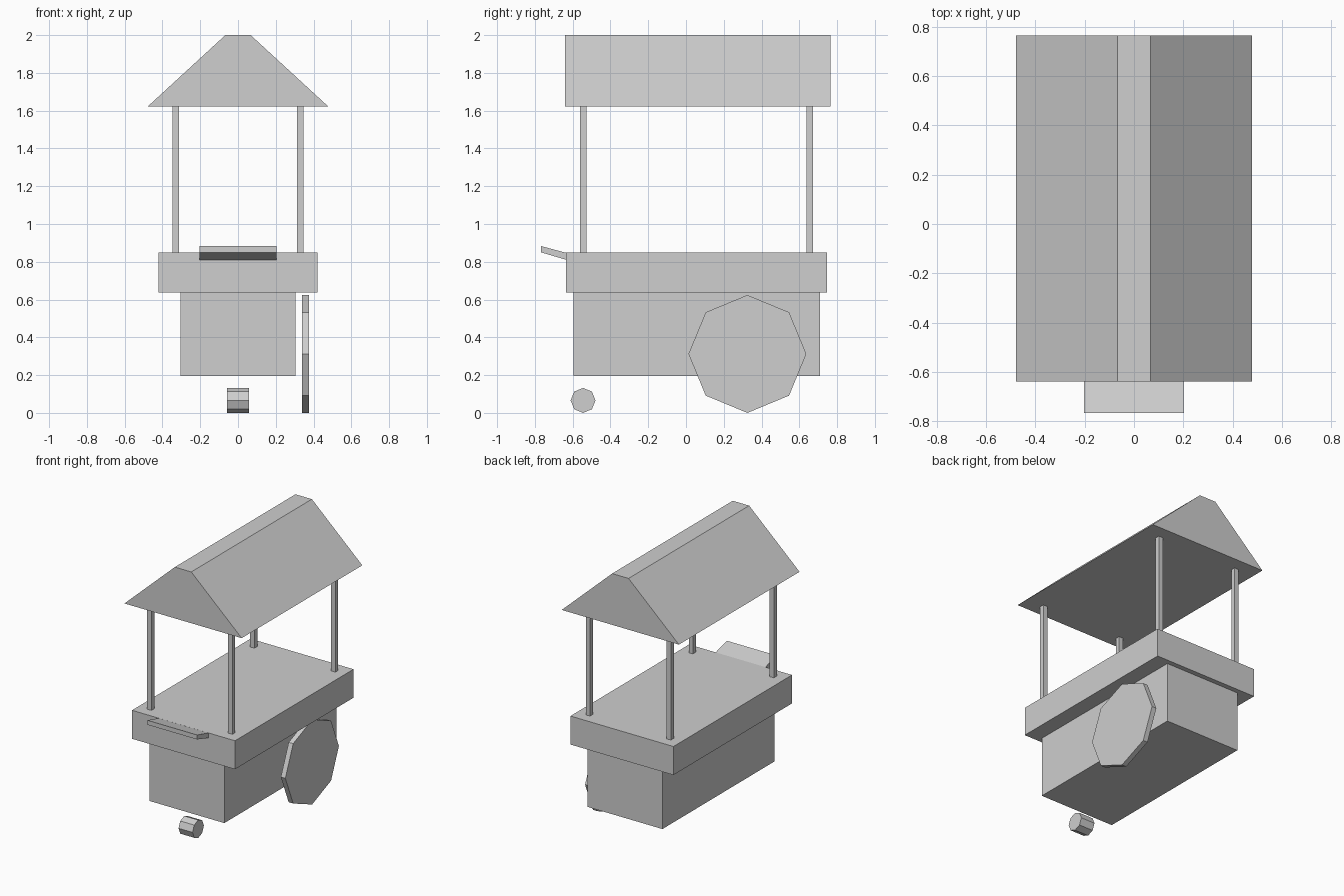
import bpy
import math
from mathutils import Vector

cube = bpy.data.objects.get("Cube")
if cube:
    bpy.data.objects.remove(cube, do_unlink=True)

# One plain grey for the whole cart
GREY = (0.62, 0.62, 0.62, 1.0)
grey = bpy.data.materials.new("plain_grey")
grey.use_nodes = True
grey.diffuse_color = GREY
grey.node_tree.nodes["Principled BSDF"].inputs["Base Color"].default_value = GREY


def prism(name, profile, along, start, end):
    """Extrude a counter-clockwise 2D profile along x (profile y,z) or along y (profile x,z)."""
    n = len(profile)
    verts = []
    for d in (start, end):
        for u, z in profile:
            verts.append(Vector((d, u, z) if along == "x" else (u, d, z)))
    faces = [tuple(reversed(range(n))), tuple(range(n, 2 * n))]
    faces += [(i, (i + 1) % n, n + (i + 1) % n, n + i) for i in range(n)]
    if along == "y":
        faces = [tuple(reversed(f)) for f in faces]
    mesh = bpy.data.meshes.new(name)
    mesh.from_pydata(verts, [], faces)
    mesh.materials.append(grey)
    obj = bpy.data.objects.new(name, mesh)
    bpy.context.collection.objects.link(obj)
    return obj


def box(name, x, y, z):
    profile = [(y[0], z[0]), (y[1], z[0]), (y[1], z[1]), (y[0], z[1])]
    return prism(name, profile, "x", x[0], x[1])


def wheel(name, y, radius, x0, x1):
    """Eight-sided wheel resting on the ground, with a corner at the bottom."""
    angles = [i * math.pi / 4 for i in range(8)]
    profile = [(y + radius * math.cos(a), radius + radius * math.sin(a)) for a in angles]
    return prism(name, profile, "x", x0, x1)


# Cart body and counter
box("cart_body", (-0.305, 0.305), (-0.595, 0.71), (0.195, 0.638))
box("counter", (-0.42, 0.42), (-0.635, 0.746), (0.638, 0.848))

# Four canopy posts
HALF = 0.017
for side, x in (("left", 0.33), ("right", -0.33)):
    for end, y in (("front", -0.545), ("back", 0.655)):
        box(f"{end}_{side}_post", (x - HALF, x + HALF), (y - HALF, y + HALF), (0.848, 1.622))

# Canopy roof with a flat ridge
prism("roof", [(-0.478, 1.622), (0.478, 1.622), (0.067, 2.0), (-0.067, 2.0)],
      "y", -0.64, 0.765)

# Tilted push handle
prism("push_handle", [(-0.767, 0.85), (-0.633, 0.81), (-0.633, 0.847), (-0.767, 0.883)],
      "x", -0.203, 0.203)

# Large side wheel and small front roller
wheel("side_wheel", 0.325, 0.312, 0.34, 0.377)
wheel("front_roller", -0.545, 0.066, -0.057, 0.057)
